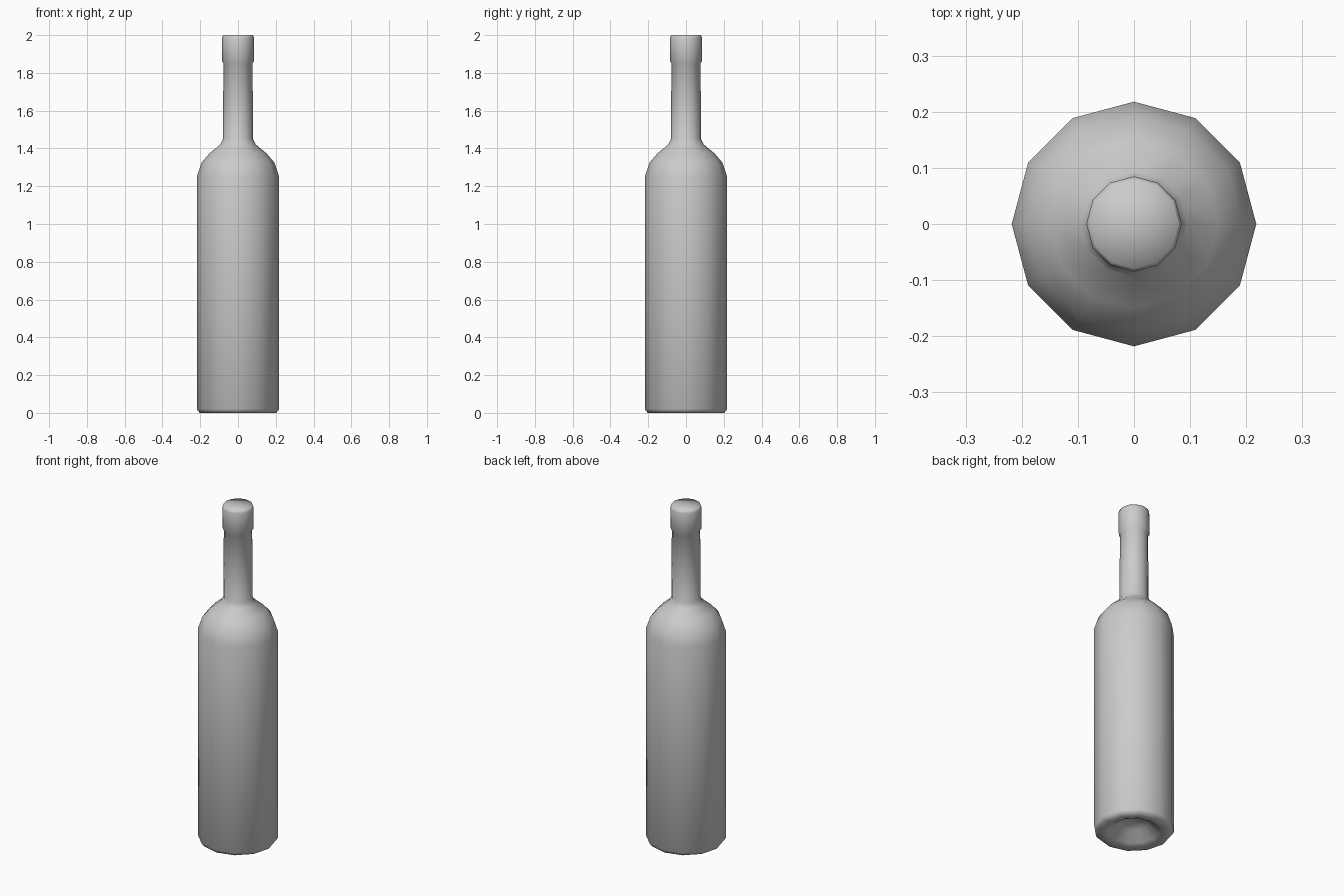
import bpy, bmesh, math

cube = bpy.data.objects.get("Cube")
if cube:
    bpy.data.objects.remove(cube, do_unlink=True)

SIDES = 12

# Plain grey glass
glass = bpy.data.materials.new("grey_glass")
glass.use_nodes = True
grey = (0.6, 0.6, 0.6, 1)
glass.diffuse_color = grey
glass.node_tree.nodes["Principled BSDF"].inputs["Base Color"].default_value = grey

# Radius and height, from the hollow underside up to the closed mouth
profile = [
    (0, 0.08), (0.08, 0.06), (0.135, 0.01), (0.16, 0),   # hollow base
    (0.203, 0), (0.218, 0.02), (0.218, 1.25),            # body
    (0.193, 1.325), (0.15, 1.375), (0.095, 1.42),        # shoulder
    (0.08, 1.45), (0.077, 1.85),                         # neck
    (0.084, 1.86), (0.085, 1.985), (0.079, 2), (0, 2),   # lip and cap
]

# Bottle: profile turned about the vertical axis
bm = bmesh.new()
points = [bm.verts.new((r, 0, z)) for r, z in profile]
edges = [bm.edges.new(pair) for pair in zip(points, points[1:])]
bmesh.ops.spin(bm, geom=points + edges, cent=(0, 0, 0), axis=(0, 0, 1),
               angle=math.tau, steps=SIDES, use_merge=True)
bmesh.ops.remove_doubles(bm, verts=bm.verts, dist=0.0005)
bmesh.ops.recalc_face_normals(bm, faces=bm.faces)
for face in bm.faces:
    face.smooth = True

mesh = bpy.data.meshes.new("bottle")
bm.to_mesh(mesh)
bm.free()
mesh.materials.append(glass)
bottle = bpy.data.objects.new("bottle", mesh)
bpy.context.collection.objects.link(bottle)
